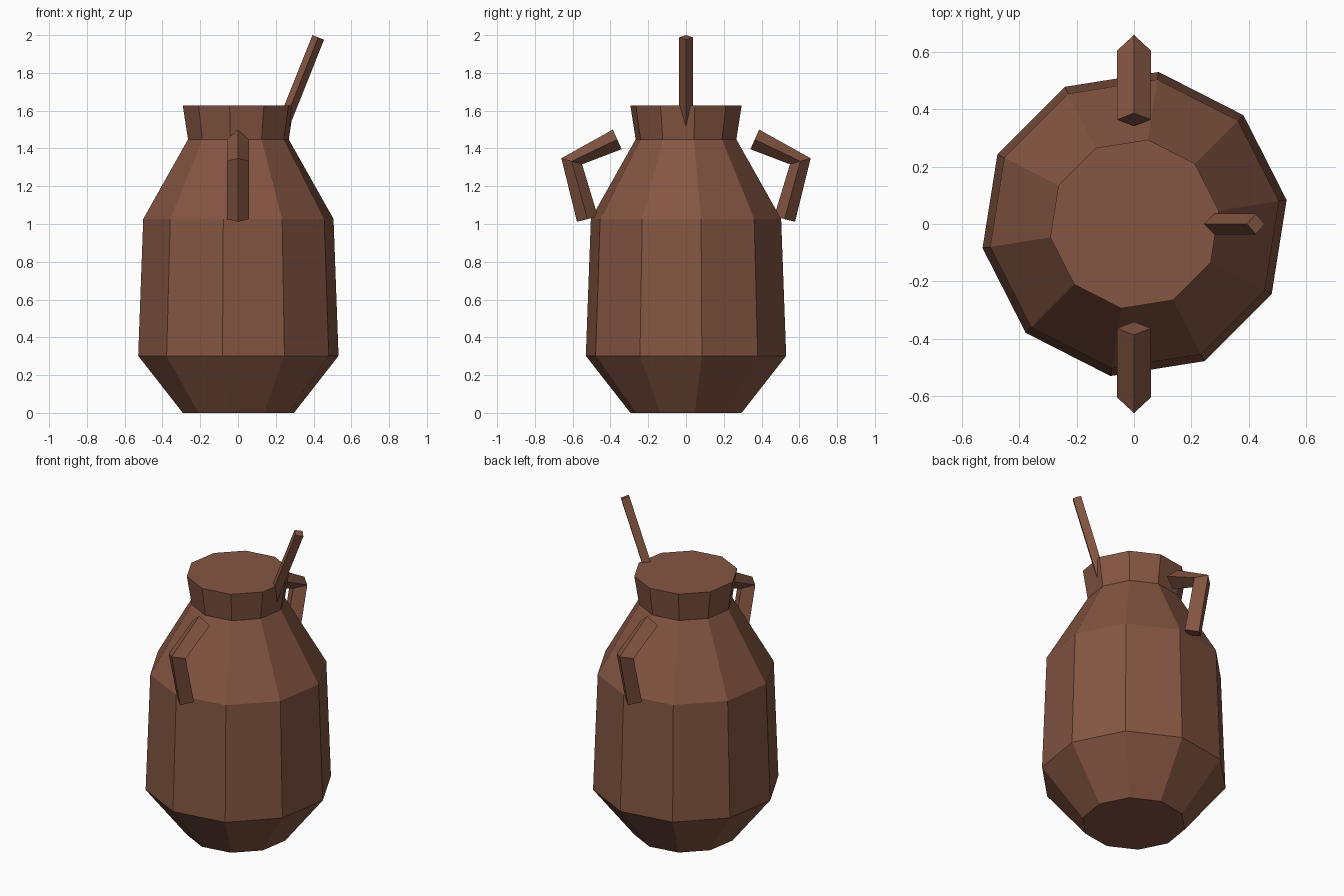
import bpy
import bmesh
from math import cos, sin, radians
from mathutils import Vector

cube = bpy.data.objects.get("Cube")
if cube:
    bpy.data.objects.remove(cube, do_unlink=True)

# Single clay colour
clay = bpy.data.materials.new("brown_clay")
clay.use_nodes = True
colour = (0.23, 0.092, 0.054, 1)
clay.diffuse_color = colour
clay.node_tree.nodes["Principled BSDF"].inputs["Base Color"].default_value = colour


def loft(name, rings):
    """Skin a closed, capped, flat-shaded solid through a list of rings."""
    bm = bmesh.new()
    loops = [[bm.verts.new(p) for p in ring] for ring in rings]
    n = len(loops[0])
    for a, b in zip(loops, loops[1:]):
        for i in range(n):
            j = (i + 1) % n
            bm.faces.new((a[i], a[j], b[j], b[i]))
    bm.faces.new(loops[0])
    bm.faces.new(loops[-1])
    bmesh.ops.recalc_face_normals(bm, faces=bm.faces)
    mesh = bpy.data.meshes.new(name)
    bm.to_mesh(mesh)
    bm.free()
    mesh.materials.append(clay)
    obj = bpy.data.objects.new(name, mesh)
    bpy.context.collection.objects.link(obj)
    return obj


def diamond(centre, normal, side, half_normal, half_side):
    """Four-cornered rod section, points along normal and side."""
    c = Vector(centre)
    n = Vector(normal).normalized() * half_normal
    s = Vector(side) * half_side
    return [c + n, c + s, c - n, c - s]


# Ten-sided jar body, closed flat at the mouth: (radius, height)
profile = [(0.298, 0), (0.537, 0.302), (0.51, 1.027), (0.27, 1.448), (0.298, 1.627)]
angles = [radians(9 + 36 * i) for i in range(10)]
loft("jar_body", [[(r * cos(a) + 0.002, r * sin(a), z) for a in angles]
                  for r, z in profile])

# Bent handles, front and back: (y, z) centre and section direction
handle_path = [((0.364, 1.448), (0.4, 0.9)),
               ((0.605, 1.332), (0.96, 0.28)),
               ((0.522, 1.026), (0.97, -0.25))]
for name, d in (("front_handle", -1), ("back_handle", 1)):
    loft(name, [diamond((0, d * y, z), (0, d * ny, nz), (1, 0, 0), 0.057, 0.059)
                for (y, z), (ny, nz) in handle_path])

# Stirring stick leaning out through the rim
loft("stick", [diamond(c, (0.928, 0, -0.371), (0, 1, 0), 0.033, 0.036)
               for c in ((0.21, 0, 1.45), (0.425, 0, 1.988))])
